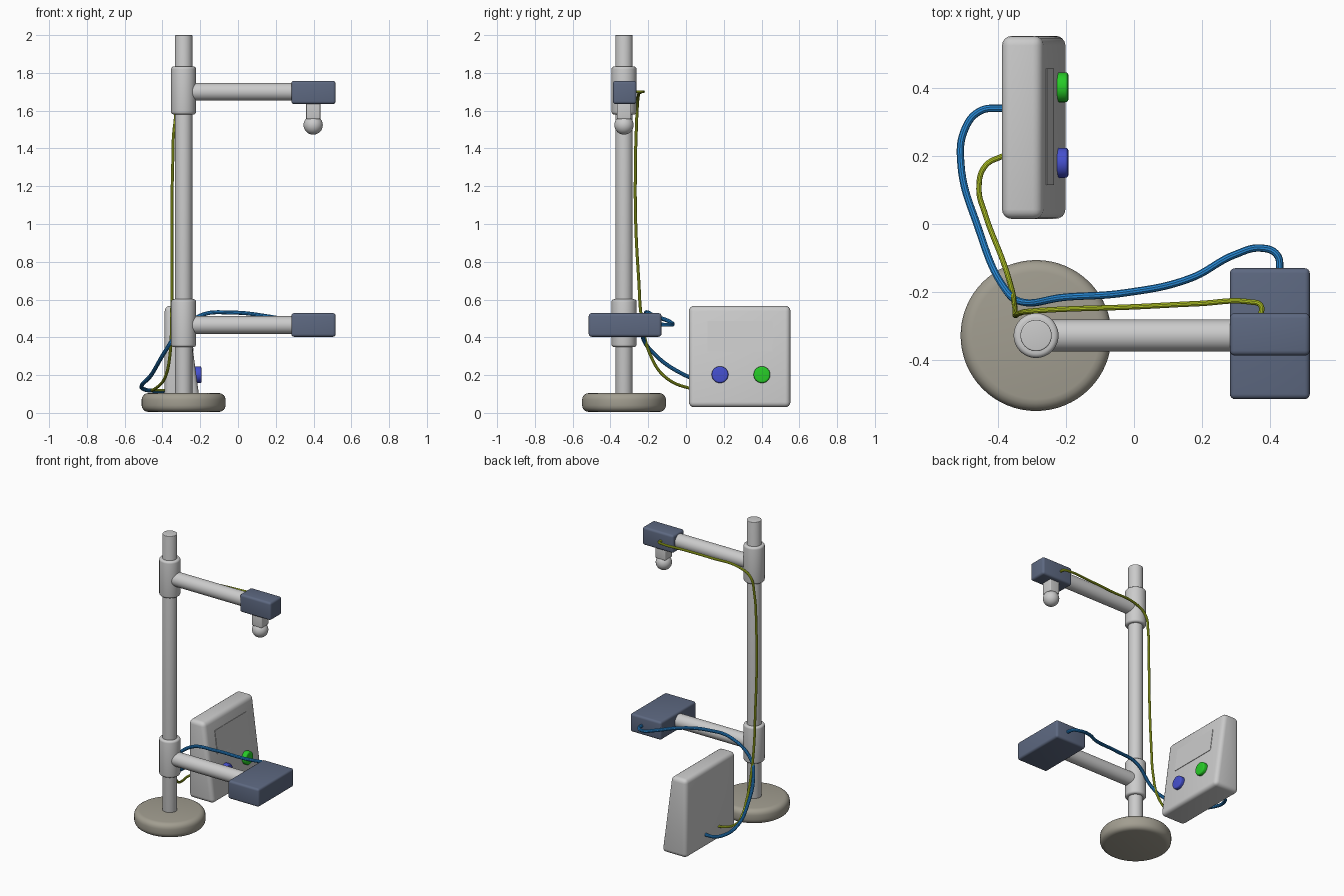
import bpy, bmesh, math
from mathutils import Matrix, Vector

if "Cube" in bpy.data.objects:
    bpy.data.objects.remove(bpy.data.objects["Cube"])


def material(name, rgb):
    m = bpy.data.materials.new(name)
    m.diffuse_color = (*rgb, 1)
    m.use_nodes = True
    m.node_tree.nodes["Principled BSDF"].inputs["Base Color"].default_value = m.diffuse_color
    return m


TAN = material("stone", (0.36, 0.34, 0.28))
SLATE = material("slate", (0.11, 0.14, 0.22))
BLUE = material("blue", (0.02, 0.24, 0.64))
LIME = material("lime", (0.48, 0.60, 0.02))
RESET = material("reset_blue", (0.06, 0.08, 0.62))
START = material("start_green", (0.02, 0.60, 0.02))


def finish(name, bm, mat=None, bevel=0.0, segments=4):
    """Round the hard edges, make the object and shade it."""
    bmesh.ops.recalc_face_normals(bm, faces=bm.faces)
    if bevel:
        edges = [e for e in bm.edges if e.calc_face_angle(0) > math.radians(40)]
        bmesh.ops.bevel(bm, geom=edges, offset=bevel, segments=segments,
                        profile=0.5, affect='EDGES', clamp_overlap=True)
    me = bpy.data.meshes.new(name)
    bm.to_mesh(me)
    bm.free()
    ob = bpy.data.objects.new(name, me)
    bpy.context.collection.objects.link(ob)
    if mat:
        me.materials.append(mat)
    smooth(ob)
    return ob


def smooth(ob):
    bpy.ops.object.select_all(action='DESELECT')
    ob.select_set(True)
    bpy.context.view_layer.objects.active = ob
    bpy.ops.object.shade_smooth_by_angle(angle=math.radians(35))


def rod(name, a, b, radius, mat=None, bevel=0.0, sides=48):
    a, b = Vector(a), Vector(b)
    rot = (b - a).to_track_quat('Z', 'Y').to_matrix().to_4x4()
    bm = bmesh.new()
    bmesh.ops.create_cone(bm, cap_ends=True, segments=sides, radius1=radius, radius2=radius,
                          depth=(b - a).length, matrix=Matrix.Translation((a + b) / 2) @ rot)
    return finish(name, bm, mat, bevel)


def prism(name, profile, y0, y1, mat=None, bevel=0.0):
    """Extrude an x-z outline along y."""
    bm = bmesh.new()
    face = bm.faces.new([bm.verts.new((x, y0, z)) for x, z in profile])
    out = bmesh.ops.extrude_face_region(bm, geom=[face])
    bmesh.ops.translate(bm, vec=(0, y1 - y0, 0),
                        verts=[v for v in out["geom"] if isinstance(v, bmesh.types.BMVert)])
    return finish(name, bm, mat, bevel)


def box(name, x, y, z, mat=None, bevel=0.0):
    return prism(name, [(x[0], z[0]), (x[1], z[0]), (x[1], z[1]), (x[0], z[1])],
                 y[0], y[1], mat, bevel)


def cable(name, points, radius, mat):
    cu = bpy.data.curves.new(name, 'CURVE')
    cu.dimensions = '3D'
    cu.bevel_depth, cu.bevel_resolution = radius, 3
    cu.resolution_u, cu.use_fill_caps = 10, True
    sp = cu.splines.new('BEZIER')
    sp.bezier_points.add(len(points) - 1)
    for p, co in zip(sp.bezier_points, points):
        p.co = co
        p.handle_left_type = p.handle_right_type = 'AUTO'
    ob = bpy.data.objects.new(name, cu)
    bpy.context.collection.objects.link(ob)
    cu.materials.append(mat)
    bpy.ops.object.select_all(action='DESELECT')
    ob.select_set(True)
    bpy.context.view_layer.objects.active = ob
    bpy.ops.object.convert(target='MESH')
    smooth(bpy.context.view_layer.objects.active)


PX, PY = -0.288, -0.328

# Stand
rod("base", (PX, PY, 0.005), (PX, PY, 0.105), 0.222, TAN, 0.035, 64)
rod("pole", (PX, PY, 0.09), (PX, PY, 2.0), 0.046, None, 0.004)

# Collars and arms
for level, zc, za in (("lower", 0.475, 0.465), ("upper", 1.707, 1.70)):
    rod(level + "_collar", (PX, PY, zc - 0.127), (PX, PY, zc + 0.127), 0.066, None, 0.014)
    rod(level + "_arm", (PX, PY, za), (0.30, PY, za), 0.047)

# Sensor block and release block with ball
box("lower_block", (0.282, 0.517), (-0.515, -0.13), (0.403, 0.528), SLATE, 0.015)
box("upper_block", (0.282, 0.517), (-0.387, -0.262), (1.635, 1.758), SLATE, 0.015)
box("ball_holder", (0.361, 0.436), (-0.366, -0.290), (1.555, 1.645), None, 0.006)
bm = bmesh.new()
bmesh.ops.create_uvsphere(bm, u_segments=32, v_segments=16, radius=0.051,
                          matrix=Matrix.Translation((0.398, PY, 1.524)))
finish("ball", bm)

# Timer case with sloping front
LOW, HIGH = Vector((-0.198, 0, 0.03)), Vector((-0.270, 0, 0.567))
prism("timer_case", [(-0.388, 0.03), (LOW.x, LOW.z), (HIGH.x, HIGH.z), (-0.388, 0.567)],
      0.015, 0.553, None, 0.028)
slope = (HIGH - LOW).normalized()
normal = Vector((slope.z, 0, -slope.x))


def on_front(y, z, out=0.0):
    t = (z - LOW.z) / (HIGH.z - LOW.z)
    return LOW.lerp(HIGH, t) + Vector((0, y, 0)) + normal * out


# Thin screen panel and two buttons
corners = [on_front(0, z, o) for z, o in ((0.325, -0.01), (0.325, 0.003), (0.485, 0.003), (0.485, -0.01))]
prism("screen", [(c.x, c.z) for c in corners], 0.115, 0.458)
for name, y, mat in (("reset_button", 0.180, RESET), ("start_button", 0.402, START)):
    rod(name, on_front(y, 0.203, -0.01), on_front(y, 0.199, 0.028), 0.044, mat, 0.009)

# Cables
cable("blue_cable", [(0.43, -0.14, 0.467), (0.42, -0.09, 0.467), (0.376, -0.071, 0.468),
                     (0.297, -0.09, 0.485), (0.165, -0.16, 0.51), (-0.03, -0.203, 0.531),
                     (-0.20, -0.215, 0.515), (-0.335, -0.228, 0.40), (-0.38, -0.19, 0.335),
                     (-0.46, -0.006, 0.20), (-0.509, 0.176, 0.145), (-0.497, 0.28, 0.125),
                     (-0.453, 0.332, 0.117), (-0.38, 0.341, 0.117)], 0.0108, BLUE)
cable("yellow_cable", [(0.37, -0.275, 1.70), (0.373, -0.24, 1.70), (0.34, -0.229, 1.70),
                       (0.19, -0.234, 1.70), (-0.01, -0.244, 1.695), (-0.24, -0.252, 1.68),
                       (-0.31, -0.257, 1.635), (-0.335, -0.262, 1.53), (-0.346, -0.268, 1.30),
                       (-0.35, -0.266, 1.0), (-0.35, -0.25, 0.70), (-0.352, -0.235, 0.50),
                       (-0.36, -0.19, 0.31), (-0.385, -0.11, 0.19), (-0.438, 0.03, 0.128),
                       (-0.456, 0.103, 0.12), (-0.438, 0.17, 0.12), (-0.38, 0.203, 0.12)],
      0.008, LIME)
